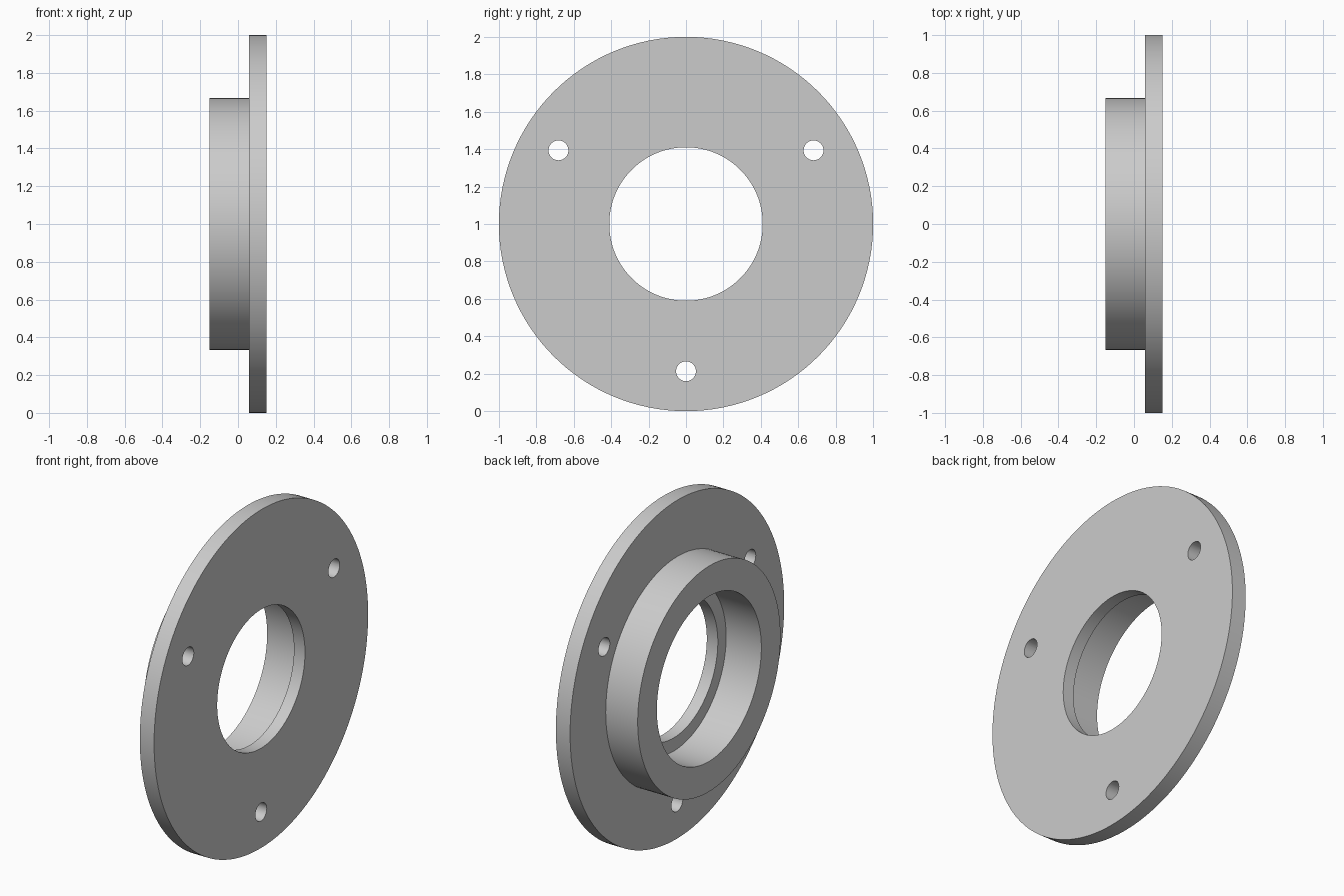
import bpy
import bmesh
from math import cos, sin, radians, pi
from mathutils import Matrix, Vector

SEGMENTS = 128
CENTRE = Vector((0, 0, 1))

cube = bpy.data.objects.get("Cube")
if cube:
    bpy.data.objects.remove(cube, do_unlink=True)

grey = bpy.data.materials.new("plain grey")
grey.use_nodes = True
colour = (0.6, 0.6, 0.6, 1)
grey.diffuse_color = colour
grey.node_tree.nodes["Principled BSDF"].inputs["Base Color"].default_value = colour


def make_object(name, bm):
    bmesh.ops.recalc_face_normals(bm, faces=bm.faces)
    mesh = bpy.data.meshes.new(name)
    bm.to_mesh(mesh)
    bm.free()
    mesh.materials.append(grey)
    obj = bpy.data.objects.new(name, mesh)
    bpy.context.collection.objects.link(obj)
    return obj


# Flange with hub and stepped bore: (x, radius) profile turned about the x axis
profile = [
    (0.151, 0.41), (0.151, 1.0),      # outer flange face
    (0.058, 1.0), (0.058, 0.667),     # flange back, hub root
    (-0.151, 0.667), (-0.151, 0.488),  # hub rim
    (0.079, 0.488), (0.079, 0.41),    # counterbore floor, lip
]
bm = bmesh.new()
verts = [bm.verts.new(CENTRE + Vector((x, 0, r))) for x, r in profile]
edges = [bm.edges.new((v, verts[(i + 1) % len(verts)])) for i, v in enumerate(verts)]
bmesh.ops.spin(bm, geom=verts + edges, cent=CENTRE, axis=(1, 0, 0),
               angle=2 * pi, steps=SEGMENTS, use_merge=True)
bmesh.ops.remove_doubles(bm, verts=bm.verts, dist=1e-5)
flange = make_object("hub_flange", bm)

# Three bolt holes, evenly spaced
bm = bmesh.new()
for angle in (30, 150, 270):
    a = radians(angle)
    place = Matrix.Translation(CENTRE + 0.787 * Vector((0, cos(a), sin(a))))
    bmesh.ops.create_cone(bm, cap_ends=True, segments=48, radius1=0.053,
                          radius2=0.053, depth=0.8,
                          matrix=place @ Matrix.Rotation(pi / 2, 4, 'Y'))
cutter = make_object("bolt_hole_cutter", bm)
cutter.hide_render = True

cut = flange.modifiers.new("bolt holes", 'BOOLEAN')
cut.operation = 'DIFFERENCE'
cut.solver = 'EXACT'
cut.object = cutter

# Apply the holes, then smooth the round walls and keep the rims sharp
bpy.ops.object.select_all(action='DESELECT')
flange.select_set(True)
bpy.context.view_layer.objects.active = flange
bpy.ops.object.modifier_apply(modifier=cut.name)
bpy.data.objects.remove(cutter, do_unlink=True)
bpy.ops.object.shade_smooth_by_angle(angle=radians(30))
